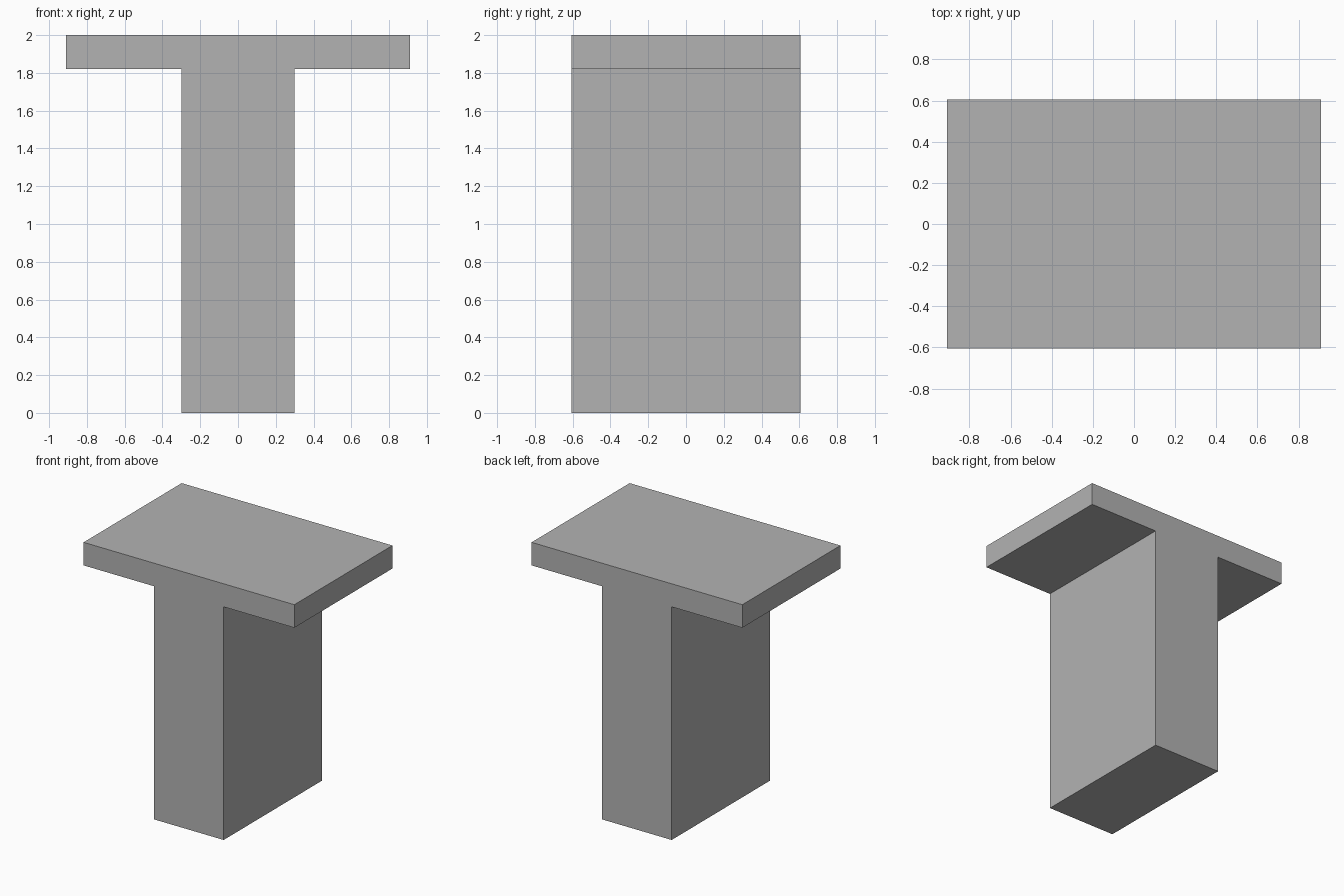
import bpy
import bmesh

cube = bpy.data.objects.get("Cube")
if cube:
    bpy.data.objects.remove(cube, do_unlink=True)

# Plain grey material
grey = bpy.data.materials.new("plain grey")
grey.use_nodes = True
colour = (0.45, 0.45, 0.45, 1)
grey.diffuse_color = colour
grey.node_tree.nodes["Principled BSDF"].inputs["Base Color"].default_value = colour

# Overall sizes of the T-section
flange_half, web_half, half_depth = 0.91, 0.30, 0.605
height, flange_bottom = 2.0, 1.82

# Right half of the profile, mirrored to close the outline
half = [(web_half, 0), (web_half, flange_bottom),
        (flange_half, flange_bottom), (flange_half, height)]
outline = half + [(-x, z) for x, z in reversed(half)]

# T-section beam: profile face extruded from front to back
bm = bmesh.new()
profile = bm.faces.new([bm.verts.new((x, -half_depth, z)) for x, z in outline])
extruded = bmesh.ops.extrude_face_region(bm, geom=[profile], use_keep_orig=True)
back = [v for v in extruded["geom"] if isinstance(v, bmesh.types.BMVert)]
bmesh.ops.translate(bm, verts=back, vec=(0, 2 * half_depth, 0))
bmesh.ops.recalc_face_normals(bm, faces=bm.faces[:])

mesh = bpy.data.meshes.new("t_section_beam")
bm.to_mesh(mesh)
bm.free()
mesh.materials.append(grey)
beam = bpy.data.objects.new("t_section_beam", mesh)
bpy.context.collection.objects.link(beam)
